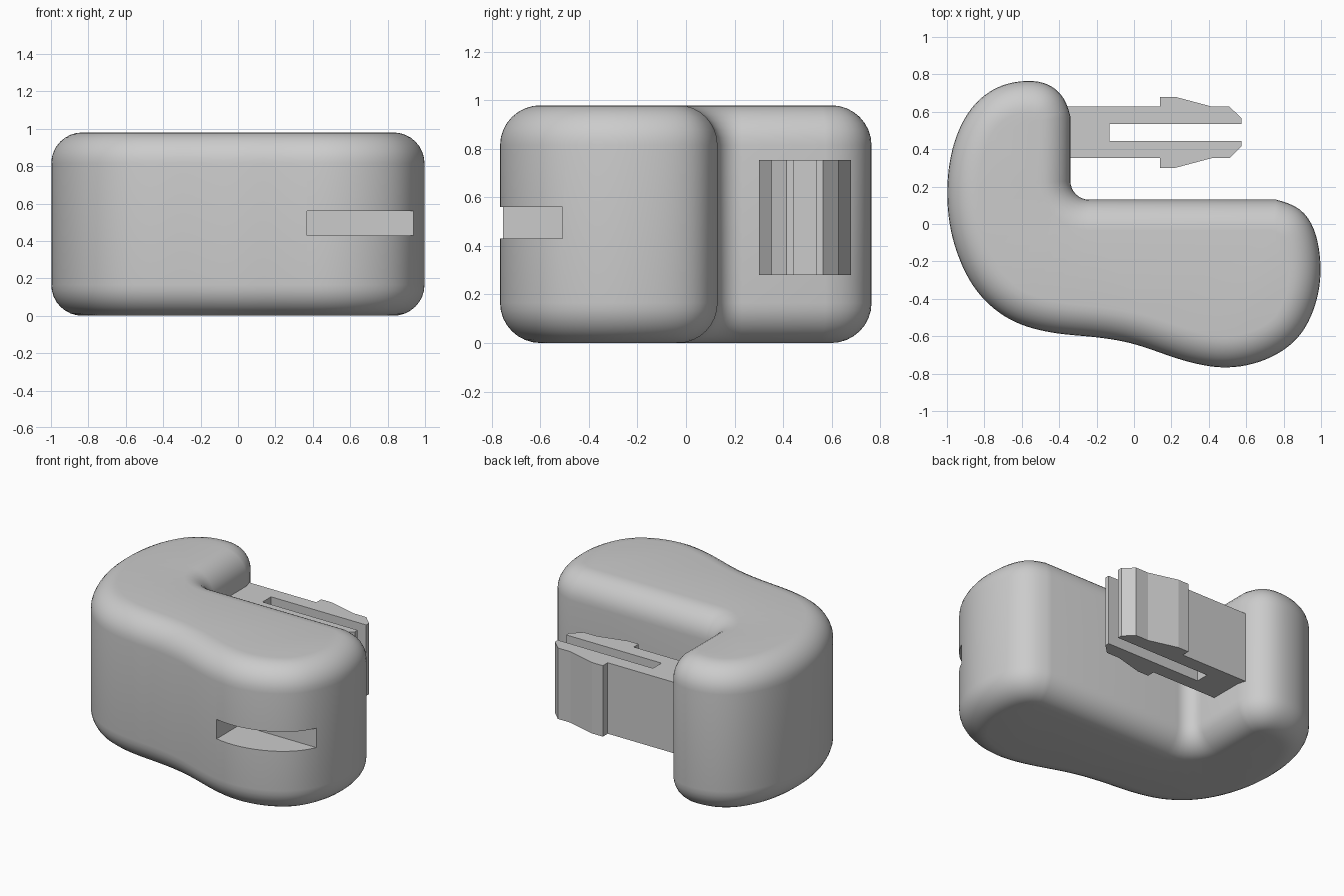
import bpy, bmesh, math
from mathutils import Vector

if "Cube" in bpy.data.objects:
    bpy.data.objects.remove(bpy.data.objects["Cube"])

HEIGHT, ROUND = 0.98, 0.165

grey = bpy.data.materials.new("light_grey")
grey.diffuse_color = (0.6, 0.6, 0.6, 1)
grey.use_nodes = True
grey.node_tree.nodes["Principled BSDF"].inputs["Base Color"].default_value = grey.diffuse_color


def make_object(name, bm):
    bmesh.ops.recalc_face_normals(bm, faces=bm.faces[:])
    mesh = bpy.data.meshes.new(name)
    bm.to_mesh(mesh)
    bm.free()
    mesh.materials.append(grey)
    obj = bpy.data.objects.new(name, mesh)
    bpy.context.collection.objects.link(obj)
    return obj


def arc(cx, cy, r, a0, a1, n):
    angles = [math.radians(a0 + (a1 - a0) * i / n) for i in range(n + 1)]
    return [Vector((cx + r * math.cos(a), cy + r * math.sin(a))) for a in angles]


def spline(pts, steps):
    # smooth curve through all points except the first and last
    out = []
    for p0, p1, p2, p3 in zip(pts, pts[1:], pts[2:], pts[3:]):
        for i in range(steps):
            t = i / steps
            out.append(0.5 * (2 * p1 + (p2 - p0) * t
                              + (2 * p0 - 5 * p1 + 4 * p2 - p3) * t * t
                              + (3 * p1 - p0 - 3 * p2 + p3) * t ** 3))
    return out + [pts[-2]]


def resample(pts, n):
    # even spacing along an open path
    lengths = [0.0]
    for a, b in zip(pts, pts[1:]):
        lengths.append(lengths[-1] + (b - a).length)
    out, k = [], 0
    for i in range(n + 1):
        d = lengths[-1] * i / n
        while k < len(pts) - 2 and lengths[k + 1] < d:
            k += 1
        out.append(pts[k].lerp(pts[k + 1], (d - lengths[k]) / (lengths[k + 1] - lengths[k])))
    return out


def relax(pts, passes):
    # even out small kinks, keeping both ends in place
    for _ in range(passes):
        pts = ([pts[0]] + [(a + 2 * b + c) / 4 for a, b, c in zip(pts, pts[1:], pts[2:])]
               + [pts[-1]])
    return pts


def loft(rings):
    # skin stacked closed rings of 3D points and cap both ends
    bm = bmesh.new()
    rows = [[bm.verts.new(p) for p in ring] for ring in rings]
    n = len(rows[0])
    for a, b in zip(rows, rows[1:]):
        for i in range(n):
            j = (i + 1) % n
            bm.faces.new((a[i], a[j], b[j], b[i]))
    caps = [bm.faces.new(rows[0]), bm.faces.new(rows[-1])]
    bmesh.ops.triangulate(bm, faces=caps)
    return bm


# Body outline, clockwise from the inner right end
sweep = [(1.0, -0.24), (0.972, -0.43), (0.88, -0.61), (0.71, -0.725), (0.5, -0.77),
         (0.28, -0.735), (0.0, -0.64), (-0.2, -0.605), (-0.45, -0.58), (-0.67, -0.51),
         (-0.85, -0.35), (-0.965, -0.1), (-1.0, 0.17), (-0.965, 0.43), (-0.865, 0.63),
         (-0.72, 0.74)]
curve = ([Vector((0.62, 0.13))] + arc(0.76, -0.085, 0.215, 90, 12, 2)
         + [Vector(p) for p in sweep]
         + arc(-0.535, 0.575, 0.195, 95, 0, 3) + [Vector((-0.34, 0.46))])
swept = relax(resample(spline(curve, 10), 130), 6)
outline = swept + arc(-0.24, 0.23, 0.1, 180, 270, 8)

# Inner rim that the rounded top and bottom edges run up to
inner = []
for i, p in enumerate(outline):
    before = (p - outline[i - 1]).normalized()
    after = (outline[(i + 1) % len(outline)] - p).normalized()
    t = (before + after).normalized()
    inner.append(p + ROUND * Vector((t.y, -t.x)))
split = len(swept)
inner = relax(inner[:split], 6) + inner[split:]

levels = []
for i in range(9):
    a = math.pi / 2 * i / 8
    levels.append((1 - math.sin(a), ROUND * (1 - math.cos(a))))
levels += [(k, HEIGHT - z) for k, z in reversed(levels)]
body = make_object("rounded_body", loft(
    [[(*p.lerp(q, k), z) for p, q in zip(outline, inner)] for k, z in levels]))

# Slot cut into the front right bulge
slot = make_object("slot_cutter", loft(
    [[(x, y, z) for x, y in ((0.37, -1), (1.2, -1), (1.2, -0.51), (0.37, -0.51))]
     for z in (0.43, 0.56)]))
cut = body.modifiers.new("slot", 'BOOLEAN')
cut.object = slot
cut.operation = 'DIFFERENCE'
cut.solver = 'EXACT'
bpy.context.view_layer.objects.active = body
body.select_set(True)
bpy.ops.object.modifier_apply(modifier=cut.name)
bpy.data.objects.remove(slot)
bpy.ops.object.shade_smooth_by_angle(angle=math.radians(30))

# Forked snap clip, half profile mirrored about its centre line
MID = 0.49
half = [(-0.45, 0.138), (0.14, 0.138), (0.14, 0.19), (0.22, 0.19), (0.415, 0.138),
        (0.51, 0.138), (0.575, 0.075), (0.575, 0.045), (-0.13, 0.045)]
profile = half + [(x, -y) for x, y in reversed(half)]
make_object("snap_clip", loft(
    [[(x, MID + y, z) for x, y in profile] for z in (0.28, 0.755)]))
